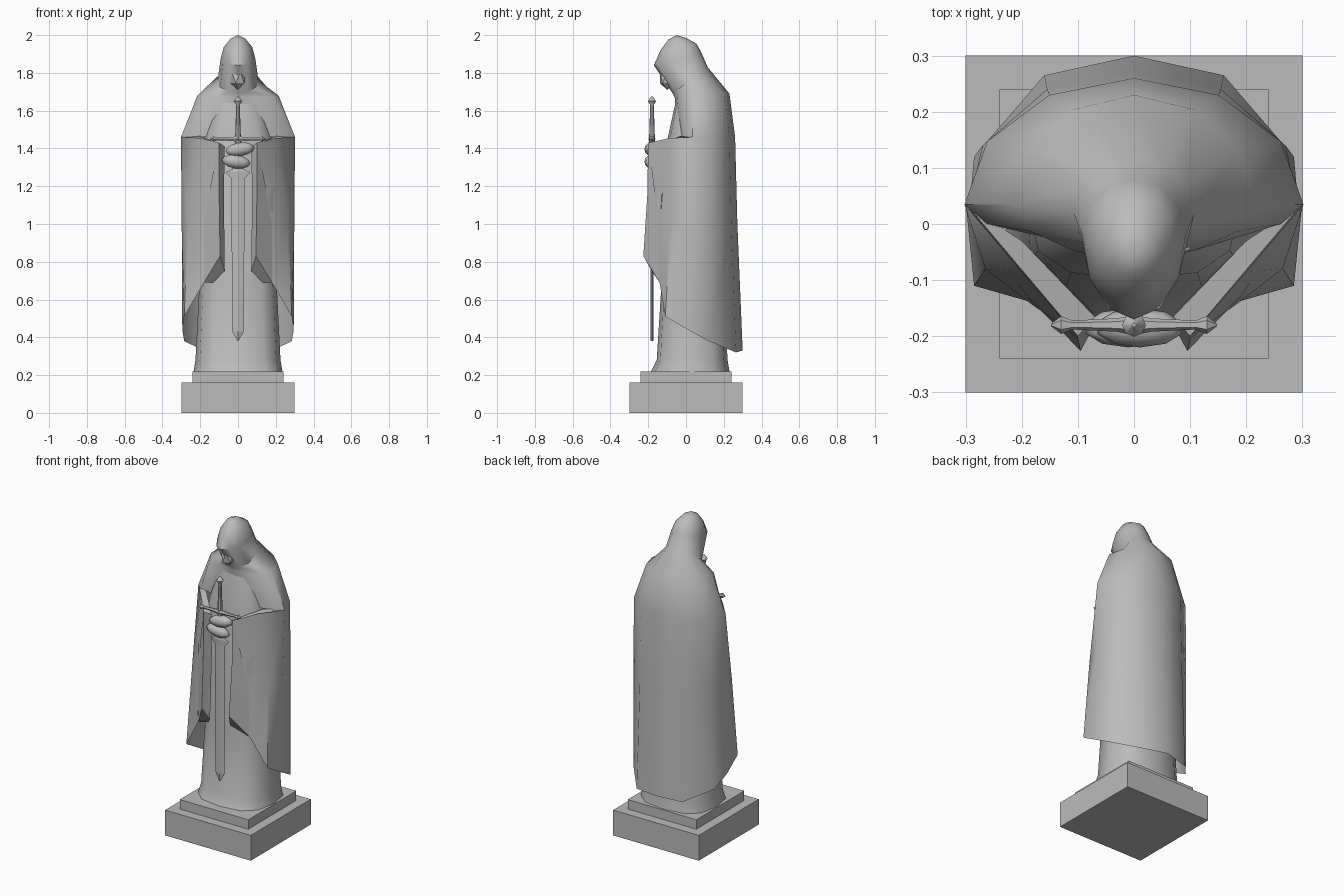
import bpy, bmesh, math
from mathutils import Matrix, Vector

cube = bpy.data.objects.get("Cube")
if cube:
    bpy.data.objects.remove(cube, do_unlink=True)

stone = bpy.data.materials.new("grey stone")
stone.use_nodes = True
stone.diffuse_color = (0.5, 0.5, 0.5, 1)
stone.node_tree.nodes["Principled BSDF"].inputs["Base Color"].default_value = (0.5, 0.5, 0.5, 1)


def ring(z_back, z_front, half_width, y_mid, y_back, y_front, sides=12, power=1.0):
    """Horizontal or tilted cross-section that starts at the back."""
    points = []
    for i in range(sides):
        a = math.tau * i / sides
        s, c = math.sin(a), math.cos(a)
        s = math.copysign(abs(s) ** power, s)
        c = math.copysign(abs(c) ** power, c)
        depth = (y_back - y_mid) if c > 0 else (y_mid - y_front)
        z = (z_back + z_front) / 2 + (z_back - z_front) / 2 * c
        points.append(Vector((half_width * s, y_mid + depth * c, z)))
    return points


def loft(bm, rows, closed=True, caps=False):
    grid = [[bm.verts.new(p) for p in row] for row in rows]
    count = len(grid[0])
    for low, high in zip(grid, grid[1:]):
        for i in range(count if closed else count - 1):
            j = (i + 1) % count
            bm.faces.new((low[i], low[j], high[j], high[i]))
    if caps:
        bm.faces.new(grid[0])
        bm.faces.new(grid[-1])


def finish(bm, name, smooth=None):
    bmesh.ops.remove_doubles(bm, verts=bm.verts, dist=0.0005)
    bmesh.ops.recalc_face_normals(bm, faces=bm.faces)
    mesh = bpy.data.meshes.new(name)
    bm.to_mesh(mesh)
    bm.free()
    obj = bpy.data.objects.new(name, mesh)
    bpy.context.collection.objects.link(obj)
    mesh.materials.append(stone)
    if smooth:
        bpy.ops.object.select_all(action="DESELECT")
        obj.select_set(True)
        bpy.context.view_layer.objects.active = obj
        bpy.ops.object.shade_smooth_by_angle(angle=math.radians(smooth))
    return obj


def mirrored(points, side):
    return [Vector((x * side, y, z)) for x, y, z in points]


# Two-step square plinth
for name, size, bottom, top in (("plinth_base", 0.6, 0, 0.16), ("plinth_step", 0.48, 0.16, 0.22)):
    bm = bmesh.new()
    bmesh.ops.create_cube(bm, size=1, matrix=Matrix.Translation((0, 0, (bottom + top) / 2))
                          @ Matrix.Diagonal((size, size, top - bottom, 1)))
    finish(bm, name)

# Long robe with a flared hem
bm = bmesh.new()
robe = [(0.22, 0.235, 0.23, -0.185), (0.28, 0.225, 0.22, -0.155), (0.68, 0.205, 0.2, -0.13),
        (1.44, 0.19, 0.18, -0.1), (1.67, 0.11, 0.14, -0.05)]
loft(bm, [ring(z, z, w, 0.03, back, front, power=0.75) for z, w, back, front in robe], caps=True)
finish(bm, "robe", 50)

# Hooded mantle: shoulders, neck, rim, brow, crown
bm = bmesh.new()
chest = ring(1.46, 1.46, 0.302, 0.035, 0.26, -0.035)
mantle = [chest,
          ring(1.69, 1.67, 0.215, 0.035, 0.23, -0.06),
          ring(1.83, 1.69, 0.108, 0.02, 0.115, -0.07),
          ring(1.91, 1.84, 0.092, -0.02, 0.08, -0.17),
          ring(1.955, 1.92, 0.075, -0.03, 0.055, -0.135),
          ring(1.985, 1.975, 0.04, -0.05, 0.0, -0.095),
          [Vector((0, -0.05, 2))] * 12]
loft(bm, mantle)

# Cloak falling from the mantle, open at the front
for side in (1, -1):
    top = [p for p in chest if p.x * side >= -0.001 and p.y > 0.03]
    if side < 0:
        top = top[:1] + top[:0:-1]
    top += mirrored([(0.2, -0.085, 1.455), (0.1, -0.2, 1.43)], side)
    middle = mirrored([(0, 0.272, 1), (0.155, 0.24, 1), (0.27, 0.14, 1),
                       (0.298, 0.02, 1), (0.265, -0.08, 1), (0.18, -0.145, 1)], side)
    hem = mirrored([(0, 0.3, 0.33), (0.16, 0.265, 0.32), (0.285, 0.12, 0.38),
                    (0.295, 0.01, 0.44), (0.285, -0.11, 0.51), (0.18, -0.14, 0.69)], side)
    loft(bm, [top, middle, hem], closed=False)
finish(bm, "hooded_cloak", 50)

# Hanging sleeves
for side, name in ((1, "left_sleeve"), (-1, "right_sleeve")):
    bm = bmesh.new()
    rows = [[(0.298, 0.034, 1.462), (0.1, -0.2, 1.43), (0.07, -0.165, 1.41), (0.2, -0.03, 1.465)],
            [(0.19, -0.13, 1.15), (0.1, -0.205, 1.15), (0.075, -0.155, 1.15), (0.15, -0.08, 1.15)],
            [(0.18, -0.14, 0.69), (0.095, -0.226, 0.83), (0.07, -0.18, 0.75), (0.13, -0.11, 0.69)]]
    loft(bm, [mirrored(row, side) for row in rows], caps=True)
    finish(bm, name, 45)

# Face recessed in the hood
bm = bmesh.new()
bmesh.ops.create_icosphere(bm, subdivisions=1, radius=1, matrix=Matrix.Translation((0, -0.1, 1.775))
                           @ Matrix.Diagonal((0.045, 0.045, 0.065, 1)))
finish(bm, "face")

# Clasped hands and cuffs
for side, name, height in ((1, "left_hand", 1.395), (-1, "right_hand", 1.33)):
    bm = bmesh.new()
    bmesh.ops.create_uvsphere(bm, u_segments=10, v_segments=6, radius=1,
                              matrix=Matrix.Translation((0.01 * side, -0.185, height))
                              @ Matrix.Rotation(math.radians(-8 * side), 4, "Y")
                              @ Matrix.Diagonal((0.08, 0.035, 0.036, 1)))
    finish(bm, name, 60)

# Sword blade with small lugs below the hands
bm = bmesh.new()
blade = [(0.38, 0.001), (0.43, 0.031), (1.24, 0.035), (1.275, 0.065), (1.29, 0.03), (1.45, 0.015)]
loft(bm, [ring(z, z, w, -0.18, -0.173, -0.187, sides=4) for z, w in blade], caps=True)
finish(bm, "sword_blade")

# Sword grip and pommel
bm = bmesh.new()
grip = [(1.43, 0.016), (1.62, 0.01), (1.635, 0.012), (1.65, 0.021), (1.675, 0.004)]
loft(bm, [ring(z, z, r, -0.18, -0.18 + r, -0.18 - r, sides=8) for z, r in grip], caps=True)
finish(bm, "sword_grip", 40)

# Crossguard, swelling at the middle and the tips
bm = bmesh.new()
guard = [(0, 0.018), (0.03, 0.012), (0.11, 0.008), (0.13, 0.016), (0.148, 0.002)]
stations = [(-x, r) for x, r in guard[:0:-1]] + guard
loft(bm, [[Vector((x, -0.18 + r * math.cos(a), 1.45 + r * math.sin(a)))
           for a in (math.tau * i / 6 for i in range(6))] for x, r in stations], caps=True)
finish(bm, "sword_crossguard", 40)
